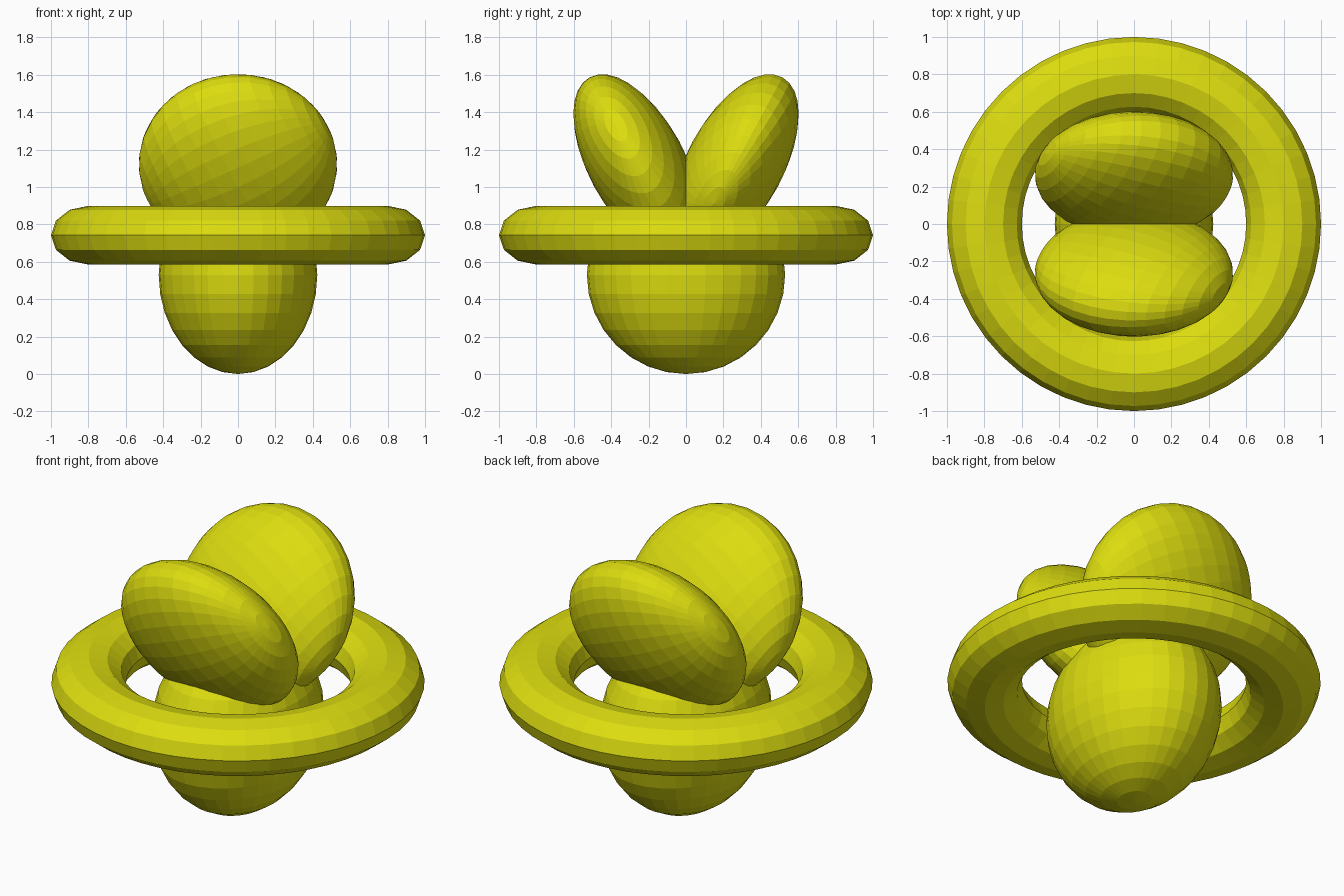
import bpy, bmesh, math
from mathutils import Matrix

if "Cube" in bpy.data.objects:
    bpy.data.objects.remove(bpy.data.objects["Cube"])

yellow = bpy.data.materials.new("yellow")
yellow.diffuse_color = (0.72, 0.72, 0.005, 1)
yellow.use_nodes = True
yellow.node_tree.nodes["Principled BSDF"].inputs["Base Color"].default_value = yellow.diffuse_color


def ellipsoid(name, matrix, radius=0.53):
    """Flat-faced UV sphere transformed by a matrix."""
    bm = bmesh.new()
    bmesh.ops.create_uvsphere(bm, u_segments=32, v_segments=16, radius=radius)
    bmesh.ops.transform(bm, matrix=matrix, verts=bm.verts)
    mesh = bpy.data.meshes.new(name)
    bm.to_mesh(mesh)
    bm.free()
    obj = bpy.data.objects.new(name, mesh)
    bpy.context.collection.objects.link(obj)
    mesh.materials.append(yellow)
    return obj


# Rounded lower body, narrower across x
ellipsoid("lower_body", Matrix.Translation((0, 0, 0.53)) @ Matrix.Diagonal((0.8, 1, 1, 1)))

# Two flattened upper lobes leaning apart; the back one is the front one turned half round
lobe = (Matrix.Translation((0, -0.263, 1.122))
        @ Matrix.Rotation(math.radians(28.5), 4, 'X')       # lean outward
        @ Matrix.Diagonal((1, 0.258 / 0.53, 1, 1))          # flatten
        @ Matrix.Rotation(math.radians(63), 4, 'Y'))        # pole points sideways
ellipsoid("front_lobe", lobe)
ellipsoid("back_lobe", Matrix.Rotation(math.pi, 4, 'Z') @ lobe)

# Ring round the middle, slightly squashed in height
bpy.ops.mesh.primitive_torus_add(major_radius=0.8, minor_radius=0.2,
                                 major_segments=48, minor_segments=12,
                                 location=(0, 0, 0.742))
ring = bpy.context.object
ring.name = "ring"
ring.scale.z = 0.785
ring.data.materials.append(yellow)
for p in ring.data.polygons:
    p.use_smooth = False
